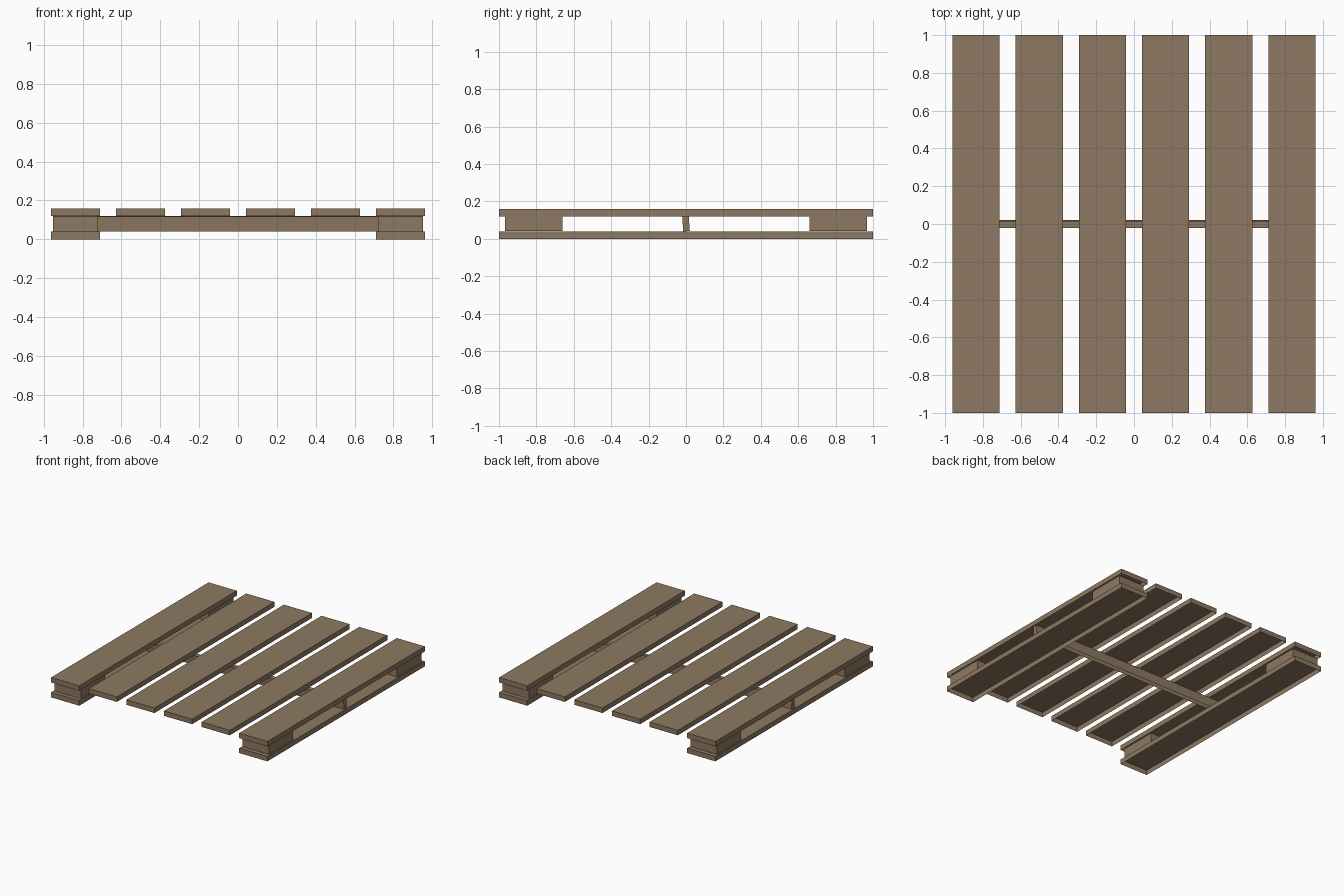
import bpy, bmesh, math
from mathutils import Matrix

if "Cube" in bpy.data.objects:
    bpy.data.objects.remove(bpy.data.objects["Cube"])

wood = bpy.data.materials.new("weathered_wood")
wood.diffuse_color = (0.27, 0.19, 0.12, 1)
wood.use_nodes = True
wood.node_tree.nodes["Principled BSDF"].inputs["Base Color"].default_value = wood.diffuse_color


def board(name, center, size, tilt=0.0):
    """Box shell with an open underside."""
    bm = bmesh.new()
    bmesh.ops.create_cube(bm, size=1)
    under = [f for f in bm.faces if f.normal.z < -0.5]
    bmesh.ops.delete(bm, geom=under, context='FACES_ONLY')
    bmesh.ops.transform(bm, verts=bm.verts,
                        matrix=Matrix.Translation(center)
                        @ Matrix.Rotation(tilt, 4, 'X')
                        @ Matrix.Diagonal((*size, 1)))
    me = bpy.data.meshes.new(name)
    bm.to_mesh(me)
    bm.free()
    me.materials.append(wood)
    ob = bpy.data.objects.new(name, me)
    bpy.context.collection.objects.link(ob)
    return ob


STEP = 0.3345   # spacing between deck planks
OUTER = 2.5 * STEP

# six deck planks
for i in range(6):
    board(f"deck_plank_{i + 1}", ((i - 2.5) * STEP, 0, 0.14), (0.25, 2, 0.04))

for side, sx in (("left", -1), ("right", 1)):
    # bottom runner
    board(f"{side}_runner", (sx * OUTER, 0, 0.02), (0.25, 2, 0.04))
    # corner spacer blocks
    for end, sy in (("front", -1), ("back", 1)):
        board(f"{end}_{side}_block", (sx * OUTER, sy * 0.814, 0.08),
              (0.234, 0.308, 0.077))

# thin, slightly leaning cross beam
board("cross_beam", (0, 0, 0.08), (1.905, 0.035, 0.079), math.radians(4))
